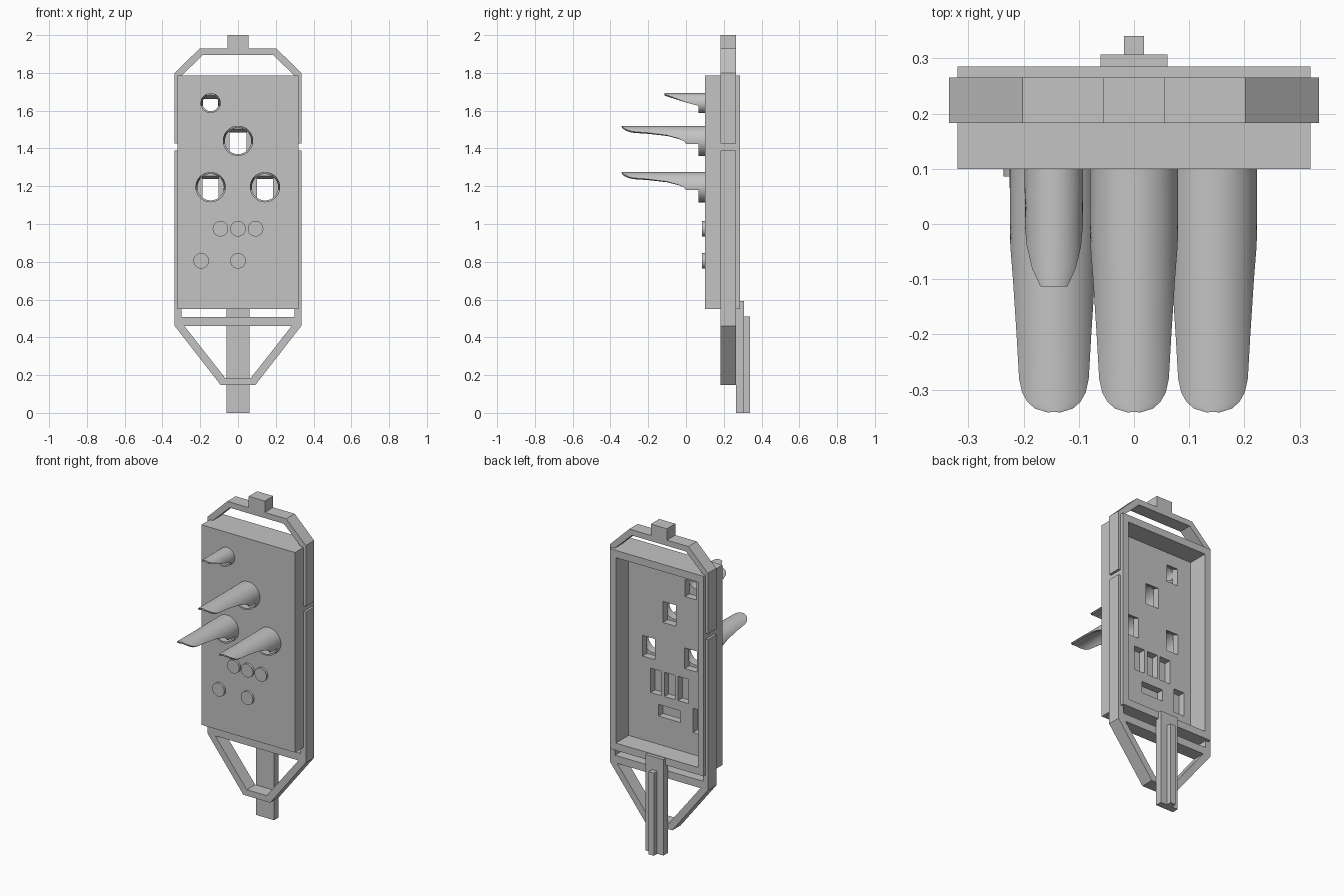
import bpy, bmesh, math

old = bpy.data.objects.get("Cube")
if old:
    bpy.data.objects.remove(old, do_unlink=True)

grey = bpy.data.materials.new("light_grey")
grey.use_nodes = True
grey.diffuse_color = (0.55, 0.55, 0.55, 1)
grey.node_tree.nodes["Principled BSDF"].inputs["Base Color"].default_value = (0.55, 0.55, 0.55, 1)


def finish(name, bm):
    bmesh.ops.recalc_face_normals(bm, faces=bm.faces[:])
    me = bpy.data.meshes.new(name)
    bm.to_mesh(me)
    bm.free()
    me.materials.append(grey)
    ob = bpy.data.objects.new(name, me)
    bpy.context.scene.collection.objects.link(ob)
    return ob


def activate(ob):
    bpy.ops.object.select_all(action='DESELECT')
    ob.select_set(True)
    bpy.context.view_layer.objects.active = ob


def smooth(ob):
    activate(ob)
    bpy.ops.object.shade_smooth_by_angle(angle=math.radians(35))


def extrude(name, pts, vec):
    """Extrude a closed 3D polygon along a vector."""
    bm = bmesh.new()
    face = bm.faces.new([bm.verts.new(p) for p in pts])
    res = bmesh.ops.extrude_face_region(bm, geom=[face])
    verts = [g for g in res["geom"] if isinstance(g, bmesh.types.BMVert)]
    bmesh.ops.translate(bm, verts=verts, vec=vec)
    return finish(name, bm)


def box(name, x0, x1, y0, y1, z0, z1):
    pts = [(x0, y0, z0), (x1, y0, z0), (x1, y0, z1), (x0, y0, z1)]
    return extrude(name, pts, (0, y1 - y0, 0))


def disc(name, x, z, r, y0, y1, n=48):
    pts = [(x + r * math.cos(2 * math.pi * i / n), y0, z + r * math.sin(2 * math.pi * i / n))
           for i in range(n)]
    return extrude(name, pts, (0, y1 - y0, 0))


def cut(target, cutter):
    cutter.hide_render = True
    mod = target.modifiers.new("cut", 'BOOLEAN')
    mod.operation = 'DIFFERENCE'
    mod.solver = 'EXACT'
    mod.object = cutter
    activate(target)
    bpy.ops.object.modifier_apply(modifier=mod.name)
    bpy.data.objects.remove(cutter, do_unlink=True)


def mirrored(half):
    """Close a right-hand outline by reflecting it in x."""
    return half + [(-x, z) for x, z in reversed(half)]


# Hollow panel, open at the back
FRONT, FLOOR, STEP = 0.10, 0.16, 0.117
panel = box("panel", -0.32, 0.32, FRONT, 0.285, 0.55, 1.785)
cut(panel, box("cavity", -0.28, 0.28, FLOOR, 0.4, 0.595, 1.74))

# Hood shapes: (y, height of lower edge above the centre)
big_hood = [(0.10, -0.015), (0.0, -0.015), (-0.01, -0.002), (-0.04, 0.012), (-0.1, 0.028),
            (-0.2, 0.040), (-0.28, 0.046), (-0.305, 0.052), (-0.322, 0.060),
            (-0.334, 0.068), (-0.34, 0.0745)]
small_hood = [(0.10, -0.015), (0.06, -0.012), (0.0, 0.004), (-0.04, 0.018),
              (-0.08, 0.032), (-0.113, 0.043)]
# name, x, z, radius, hood, slot half width, slot top
lamps = [("upper_centre", 0.0, 1.44, 0.08, big_hood, 0.045, 0.045),
         ("lower_right", -0.145, 1.195, 0.08, big_hood, 0.042, 0.043),
         ("lower_left", 0.143, 1.195, 0.08, big_hood, 0.042, 0.043),
         ("small", -0.145, 1.64, 0.053, small_hood, 0.040, 0.022)]


def hood(name, cx, cz, r, stations, n=28, t=0.01):
    """Arched shell whose lower edge rises towards the tip."""
    rm = r - t / 2
    bm = bmesh.new()
    rows = []
    for y, h in stations:
        lim = math.acos(max(-1, min(1, h / rm)))
        rows.append([bm.verts.new((cx + rm * math.sin(a), y, cz + rm * math.cos(a)))
                     for a in (lim * (2 * i / n - 1) for i in range(n + 1))])
    for a, b in zip(rows, rows[1:]):
        for i in range(n):
            bm.faces.new((a[i], a[i + 1], b[i + 1], b[i]))
    ob = finish(name, bm)
    mod = ob.modifiers.new("thickness", 'SOLIDIFY')
    mod.thickness = t
    mod.offset = 0
    activate(ob)
    bpy.ops.object.modifier_apply(modifier=mod.name)
    smooth(ob)


for name, x, z, r, stations, w, top in lamps:
    # Round bore in front meets a rectangular slot with a sloping ceiling
    side = [(STEP - 0.002, z - 0.085), (0.2, z - 0.085), (0.2, z + top),
            (FLOOR, z + top), (STEP - 0.002, z + top + 0.018)]
    cut(panel, extrude("slot", [(x - w, y, zz) for y, zz in side], (2 * w, 0, 0)))
    cut(panel, disc("bore", x, z, r - 0.01, 0.05, STEP))
    ring = disc(name + "_ring", x, z, r, 0.065, FRONT + 0.001)
    cut(ring, disc("ring_bore", x, z, r - 0.01, 0.0, 0.2))
    smooth(ring)
    hood(name + "_hood", x, z, r, stations)

# Buttons with blind slots behind them: x, z, slot half width, slot half height
buttons = [(-0.093, 0.975, 0.036, 0.075), (0.0, 0.975, 0.036, 0.075), (0.093, 0.975, 0.036, 0.075),
           (-0.195, 0.805, 0.036, 0.075), (0.0, 0.805, 0.075, 0.036)]
for i, (x, z, w, h) in enumerate(buttons):
    cut(panel, box("blind_slot", x - w, x + w, STEP, 0.2, z - h, z + h))
    smooth(disc(f"button_{i + 1}", x, z, 0.041, 0.086, FRONT + 0.001))

# Frame around the panel, in an upper and a lower part
Y0, Y1 = 0.183, 0.265


def bracket(name, outer, inner):
    """Open bracket; each outline runs from its free end to the middle."""
    loop = mirrored(outer) + [(-x, z) for x, z in inner] + list(reversed(inner))
    extrude(name, [(x, Y0, z) for x, z in loop], (0, Y1 - Y0, 0))


bracket("upper_frame",
        [(0.335, 1.425), (0.335, 1.80), (0.202, 1.93), (0.055, 1.93), (0.055, 2.0)],
        [(0.30, 1.425), (0.30, 1.785), (0.185, 1.895)])
bracket("lower_frame",
        [(0.335, 1.39), (0.335, 0.46), (0.092, 0.148)],
        [(0.30, 1.39), (0.30, 0.48), (0.068, 0.185)])
box("cross_bar", -0.302, 0.302, Y0, Y1 - 0.0005, 0.46, 0.507)

# Stem at the back with a raised rib
box("stem_plate", -0.061, 0.061, 0.265, 0.307, 0.0, 0.592)
box("stem_rib", -0.018, 0.018, 0.306, 0.34, 0.0, 0.51)
